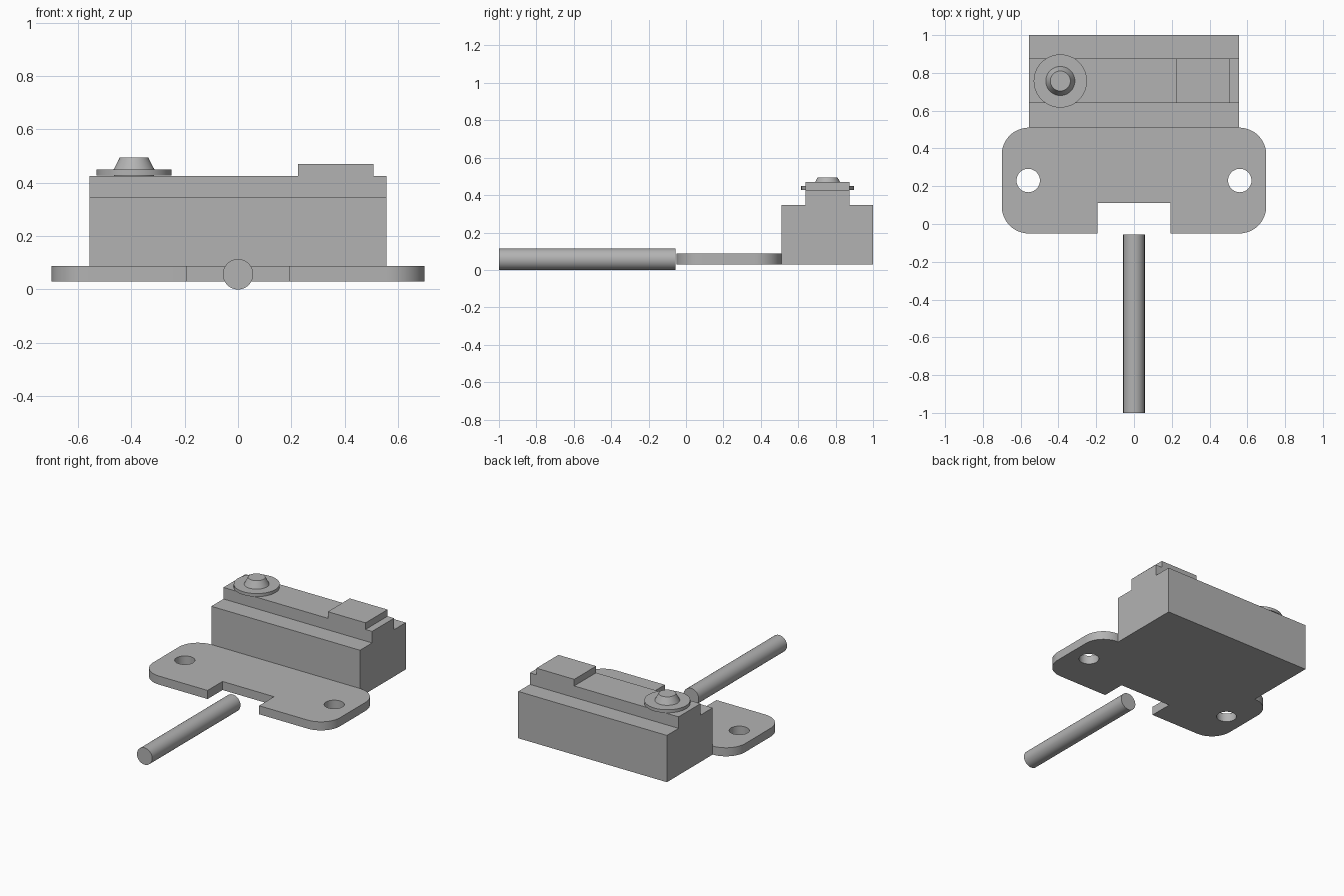
import bpy, bmesh
from math import sin, cos, pi, radians
from mathutils import Matrix

cube = bpy.data.objects.get("Cube")
if cube:
    bpy.data.objects.remove(cube, do_unlink=True)

grey = bpy.data.materials.new("plain grey")
grey.use_nodes = True
grey.diffuse_color = (0.45, 0.45, 0.45, 1)
grey.node_tree.nodes["Principled BSDF"].inputs["Base Color"].default_value = grey.diffuse_color


def finish(name, bm):
    bmesh.ops.remove_doubles(bm, verts=bm.verts[:], dist=1e-5)
    bmesh.ops.recalc_face_normals(bm, faces=bm.faces[:])
    mesh = bpy.data.meshes.new(name)
    bm.to_mesh(mesh)
    bm.free()
    mesh.materials.append(grey)
    ob = bpy.data.objects.new(name, mesh)
    bpy.context.collection.objects.link(ob)
    bpy.ops.object.select_all(action='DESELECT')
    ob.select_set(True)
    bpy.context.view_layer.objects.active = ob
    bpy.ops.object.shade_smooth_by_angle(angle=radians(30))
    return ob


def prism(name, profile, x0, x1):
    """Extrude a (y, z) profile along x."""
    bm = bmesh.new()
    face = bm.faces.new([bm.verts.new((x0, y, z)) for y, z in profile])
    out = bmesh.ops.extrude_face_region(bm, geom=[face])
    moved = [v for v in out["geom"] if isinstance(v, bmesh.types.BMVert)]
    bmesh.ops.translate(bm, vec=(x1 - x0, 0, 0), verts=moved)
    return finish(name, bm)


def arc(cx, cy, r, start, end, n):
    angles = [radians(start + (end - start) * i / n) for i in range(n + 1)]
    return [(cx + r * cos(a), cy + r * sin(a)) for a in angles]


# Stepped housing: wide base with a raised ridge
FRONT, BACK, LOW, LEDGE, TOP = 0.51, 1.0, 0.03, 0.347, 0.425
RIDGE_F, RIDGE_B = 0.64, 0.875
prism("housing", [(FRONT, LOW), (BACK, LOW), (BACK, LEDGE), (RIDGE_B, LEDGE),
                  (RIDGE_B, TOP), (RIDGE_F, TOP), (RIDGE_F, LEDGE), (FRONT, LEDGE)],
      -0.557, 0.557)

# Raised block on the ridge
prism("ridge_block", [(RIDGE_F, TOP), (RIDGE_B, TOP), (RIDGE_B, 0.47), (RIDGE_F, 0.47)],
      0.225, 0.508)

# Mounting plate with rounded corners, a front notch and two screw holes
W, Y0, R = 0.70, -0.05, 0.143
half = [(0.193, 0.11), (0.193, Y0)]
half += arc(W - R, Y0 + R, R, -90, 0, 16) + arc(W - R, FRONT - R, R, 0, 90, 16)
outline = half + [(-x, y) for x, y in reversed(half)]
loops = [outline] + [arc(s * 0.56, 0.23, 0.062, 0, 352.5, 47) for s in (-1, 1)]
curve = bpy.data.curves.new("plate_outline", 'CURVE')
curve.dimensions = '2D'
curve.fill_mode = 'BOTH'
curve.extrude = 0.029
for loop in loops:
    spline = curve.splines.new('POLY')
    spline.points.add(len(loop) - 1)
    for p, (x, y) in zip(spline.points, loop):
        p.co = (x, y, 0, 1)
    spline.use_cyclic_u = True
temp = bpy.data.objects.new("plate_outline", curve)
bpy.context.collection.objects.link(temp)
bpy.context.view_layer.update()
flat = temp.evaluated_get(bpy.context.evaluated_depsgraph_get()).to_mesh()
bm = bmesh.new()
bm.from_mesh(flat)
bpy.data.objects.remove(temp, do_unlink=True)
bmesh.ops.translate(bm, vec=(0, 0, LOW + 0.029), verts=bm.verts[:])
finish("mounting_plate", bm)

# Round button: thin flange under a tapered cap, turned from a profile
bm = bmesh.new()
profile = [(0, 0.41), (0.075, 0.41), (0.075, 0.428), (0.141, 0.428), (0.141, 0.449),
           (0.077, 0.449), (0.053, 0.495), (0, 0.495)]
verts = [bm.verts.new((r, 0, z)) for r, z in profile]
edges = [bm.edges.new(pair) for pair in zip(verts, verts[1:])]
bmesh.ops.spin(bm, geom=verts + edges, axis=(0, 0, 1), cent=(0, 0, 0),
               angle=2 * pi, steps=48)
bmesh.ops.translate(bm, vec=(-0.39, 0.757, 0), verts=bm.verts[:])
finish("button", bm)

# Loose rod lying in front of the notch
bm = bmesh.new()
bmesh.ops.create_cone(bm, cap_ends=True, segments=48, radius1=0.057, radius2=0.057,
                      depth=0.945,
                      matrix=Matrix.Translation((0, -0.5275, 0.057)) @ Matrix.Rotation(pi / 2, 4, 'X'))
finish("rod", bm)
